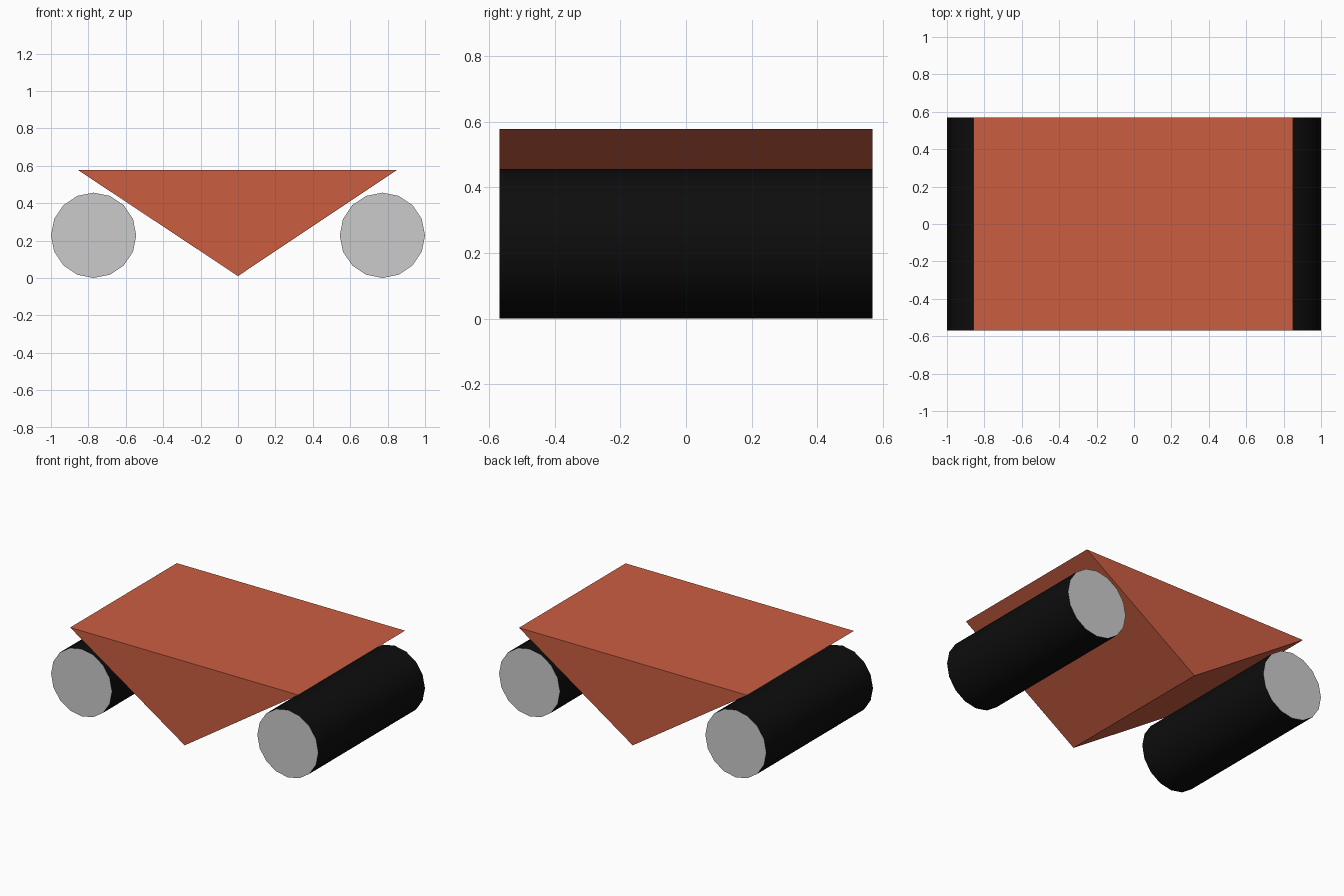
import bpy, bmesh, math
from mathutils import Matrix

if "Cube" in bpy.data.objects:
    bpy.data.objects.remove(bpy.data.objects["Cube"])

HALF_Y = 0.57


def material(name, rgb):
    m = bpy.data.materials.new(name)
    m.diffuse_color = (*rgb, 1)
    m.use_nodes = True
    m.node_tree.nodes["Principled BSDF"].inputs["Base Color"].default_value = m.diffuse_color
    return m


orange = material("burnt orange", (0.60, 0.111, 0.053))
black = material("tyre black", (0.004, 0.004, 0.004))
grey = material("light grey", (0.60, 0.60, 0.60))


def add_object(name, bm, mats):
    bmesh.ops.recalc_face_normals(bm, faces=bm.faces)
    me = bpy.data.meshes.new(name)
    bm.to_mesh(me)
    bm.free()
    for m in mats:
        me.materials.append(m)
    ob = bpy.data.objects.new(name, me)
    bpy.context.collection.objects.link(ob)
    return ob


# Wedge body: triangle profile extruded front to back
bm = bmesh.new()
profile = [(-0.857, 0.578), (0.0, 0.01), (0.851, 0.578)]
face = bm.faces.new([bm.verts.new((x, -HALF_Y, z)) for x, z in profile])
ext = bmesh.ops.extrude_face_region(bm, geom=[face])["geom"]
bmesh.ops.translate(bm, vec=(0, 2 * HALF_Y, 0),
                    verts=[g for g in ext if isinstance(g, bmesh.types.BMVert)])
add_object("wedge_body", bm, [orange])

# Rollers: 16-sided cylinders, black sides and grey ends
R = 0.228
for side, name in ((-1, "left_roller"), (1, "right_roller")):
    bm = bmesh.new()
    bmesh.ops.create_cone(
        bm, cap_ends=True, segments=16, radius1=R, radius2=R, depth=2 * HALF_Y,
        matrix=Matrix.Translation((side * (1 - R), 0, R))
        @ Matrix.Rotation(math.pi / 2, 4, 'X'))
    for f in bm.faces:
        f.material_index = 1 if len(f.verts) > 4 else 0
    ob = add_object(name, bm, [black, grey])
    bpy.ops.object.select_all(action='DESELECT')
    ob.select_set(True)
    bpy.context.view_layer.objects.active = ob
    bpy.ops.object.shade_smooth_by_angle(angle=math.radians(35))
